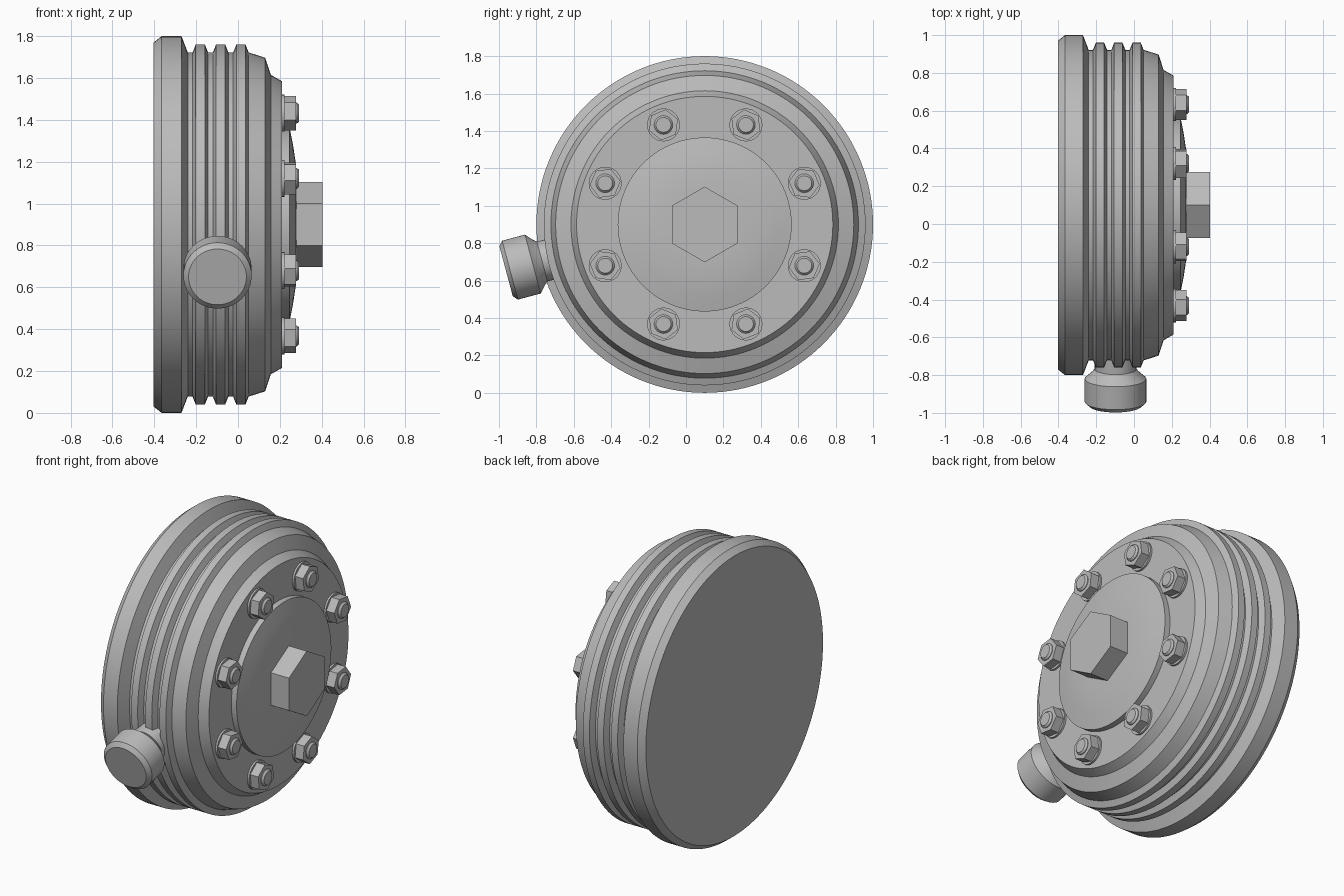
import bpy, bmesh
from math import sin, cos, pi, radians
from mathutils import Matrix, Vector

if "Cube" in bpy.data.objects:
    bpy.data.objects.remove(bpy.data.objects["Cube"], do_unlink=True)

metal = bpy.data.materials.new("grey metal")
metal.use_nodes = True
GREY = (0.5, 0.5, 0.5, 1)
metal.diffuse_color = GREY
metal.node_tree.nodes["Principled BSDF"].inputs["Base Color"].default_value = GREY

AXIS = Vector((0, 0.1, 0.9))      # the wheel's axle runs along x through here


def lathe(name, profile, sides, matrix, phase=0.0, sharp=25):
    """Turn (x, radius) points about the local x axis, with flat end caps."""
    bm = bmesh.new()
    rings = []
    for x, r in profile:
        angles = [phase + 2 * pi * i / sides for i in range(sides)]
        rings.append([bm.verts.new((x, r * sin(a), r * cos(a))) for a in angles])
    for a, b in zip(rings, rings[1:]):
        for i in range(sides):
            j = (i + 1) % sides
            bm.faces.new((a[i], a[j], b[j], b[i]))
    bm.faces.new(rings[0])
    bm.faces.new(rings[-1])
    bmesh.ops.recalc_face_normals(bm, faces=bm.faces)
    # smooth round surfaces, crisp corners
    for f in bm.faces:
        f.smooth = True
    for e in bm.edges:
        e.smooth = e.calc_face_angle(0) < radians(sharp)
    mesh = bpy.data.meshes.new(name)
    bm.to_mesh(mesh)
    bm.free()
    mesh.materials.append(metal)
    obj = bpy.data.objects.new(name, mesh)
    obj.matrix_world = matrix
    bpy.context.collection.objects.link(obj)
    return obj


center = Matrix.Translation(AXIS)

# Main drum: back flange, three ribs, stepped front shoulder
drum = [(-0.403, 0.87), (-0.365, 0.9), (-0.27, 0.9), (-0.24, 0.822)]
for rib in (-0.18, -0.083, 0.014):
    drum += [(rib - 0.037, 0.822), (rib - 0.022, 0.86),
             (rib + 0.022, 0.86), (rib + 0.037, 0.822)]
drum += [(0.13, 0.797), (0.157, 0.715), (0.21, 0.685)]
lathe("drum", drum, 128, center, sharp=16)

# Domed centre plate and its big hexagon
lathe("center_plate", [(0.2, 0.465), (0.246, 0.465), (0.263, 0.38), (0.275, 0.3),
                       (0.279, 0.2), (0.28, 0.05)], 96, center)
lathe("center_hexagon", [(0.25, 0.202), (0.403, 0.202)], 6, center)

# Ring of eight bolts, each nut with a flat side facing outward
for i in range(8):
    t = pi / 8 + i * pi / 4
    place = Matrix.Translation(AXIS + Vector((0, sin(t), cos(t))) * 0.576)
    lathe(f"washer_{i + 1}", [(0.2, 0.088), (0.222, 0.088)], 32, place)
    lathe(f"nut_{i + 1}", [(0.22, 0.083), (0.277, 0.083)], 6, place, t + pi / 6)
    lathe(f"stud_{i + 1}", [(0.25, 0.05), (0.281, 0.05), (0.292, 0.04)], 24, place)

# Filler cap on the front side, tilted downward
tilt = radians(15)
outward = Vector((0, -cos(tilt), -sin(tilt)))
cap_place = (Matrix.Translation((-0.098, -0.962, 0.65))
             @ outward.to_track_quat('X', 'Z').to_matrix().to_4x4())
lathe("filler_cap", [(-0.32, 0.11), (-0.2, 0.11), (-0.18, 0.127), (-0.148, 0.163),
                     (-0.022, 0.163), (0, 0.138)], 64, cap_place)
